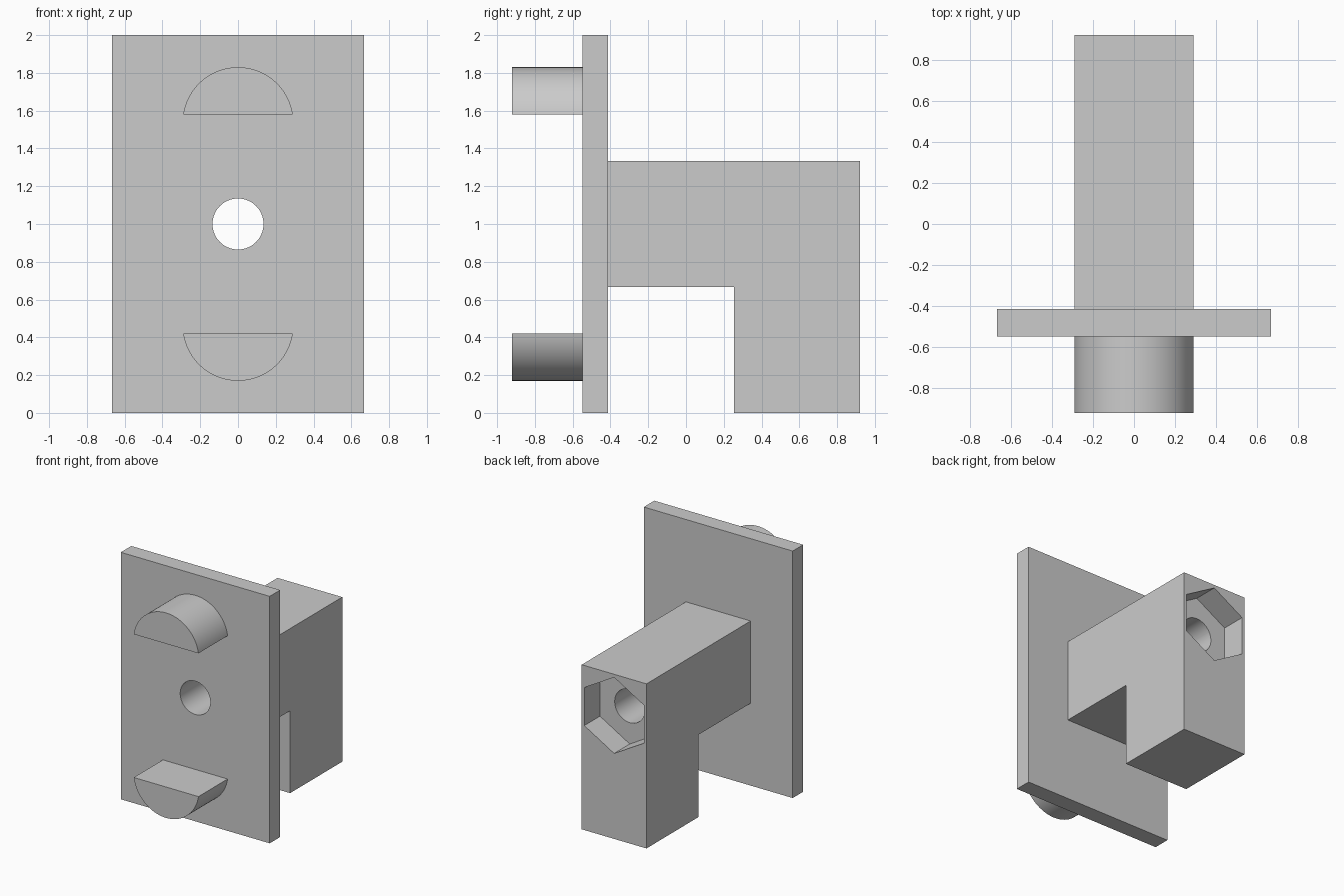
import bpy, bmesh, math
from mathutils import Vector

if "Cube" in bpy.data.objects:
    bpy.data.objects.remove(bpy.data.objects["Cube"])

GREY = bpy.data.materials.new("grey")
GREY.diffuse_color = (0.6, 0.6, 0.6, 1)
GREY.use_nodes = True
GREY.node_tree.nodes["Principled BSDF"].inputs["Base Color"].default_value = GREY.diffuse_color

PLATE_FRONT, PLATE_BACK = -0.547, -0.413
FRONT, BACK = -0.92, 0.92


def prism(name, points, axis, start, end):
    """Extrude a closed outline along x (outline in y, z) or y (outline in x, z)."""
    def place(p, d):
        return Vector((d, *p)) if axis == "x" else Vector((p[0], d, p[1]))
    bm = bmesh.new()
    face = bm.faces.new([bm.verts.new(place(p, start)) for p in points])
    ext = bmesh.ops.extrude_face_region(bm, geom=[face])
    moved = [v for v in ext["geom"] if isinstance(v, bmesh.types.BMVert)]
    offset = place((0, 0), end - start)
    bmesh.ops.translate(bm, verts=moved, vec=offset)
    bmesh.ops.recalc_face_normals(bm, faces=bm.faces)
    mesh = bpy.data.meshes.new(name)
    bm.to_mesh(mesh)
    bm.free()
    mesh.materials.append(GREY)
    obj = bpy.data.objects.new(name, mesh)
    bpy.context.collection.objects.link(obj)
    return obj


def arc(radius, z, a0, a1, steps, closed=False):
    """Points on an arc in the x-z plane, angles in radians."""
    n = steps if closed else steps + 1
    return [(radius * math.cos(a0 + (a1 - a0) * i / steps),
             z + radius * math.sin(a0 + (a1 - a0) * i / steps)) for i in range(n)]


def select_only(obj):
    bpy.ops.object.select_all(action="DESELECT")
    obj.select_set(True)
    bpy.context.view_layer.objects.active = obj


def cut(obj, cutter):
    mod = obj.modifiers.new("cut", "BOOLEAN")
    mod.operation = "DIFFERENCE"
    mod.solver = "EXACT"
    mod.object = cutter
    select_only(obj)
    bpy.ops.object.modifier_apply(modifier=mod.name)


# Upright mounting plate
plate = prism("mounting_plate", [(-0.667, 0), (0.667, 0), (0.667, 2), (-0.667, 2)],
              "y", PLATE_FRONT, PLATE_BACK)

# L-shaped arm with a leg reaching down at the back
arm = prism("hook_arm", [(PLATE_BACK, 0.667), (0.253, 0.667), (0.253, 0), (BACK, 0),
                         (BACK, 1.333), (PLATE_BACK, 1.333)], "x", -0.29, 0.29)

# Half-round pegs on the front, mirrored about mid height
tilt = math.asin(0.043 / 0.293)
outline = arc(0.293, 1.537, tilt, math.pi - tilt, 48)
upper = prism("upper_peg", outline, "y", FRONT, PLATE_FRONT)
lower = prism("lower_peg", [(x, 2 - z) for x, z in outline], "y", FRONT, PLATE_FRONT)

# Bolt hole through everything and hexagonal nut pocket in the back
bolt = prism("bolt_hole_cutter", arc(0.135, 1, 0, 2 * math.pi, 64, True), "y", -1.2, 1.2)
nut = prism("nut_pocket_cutter",
            arc(0.308, 1, math.pi / 2, 2.5 * math.pi, 6, True), "y", BACK - 0.2, 1.2)
cut(plate, bolt)
cut(arm, bolt)
cut(arm, nut)
for helper in (bolt, nut):
    bpy.data.objects.remove(helper)

# Smooth curved walls, keep the edges crisp
for part in (plate, arm, upper, lower):
    select_only(part)
    bpy.ops.object.shade_smooth_by_angle(angle=math.radians(30))
